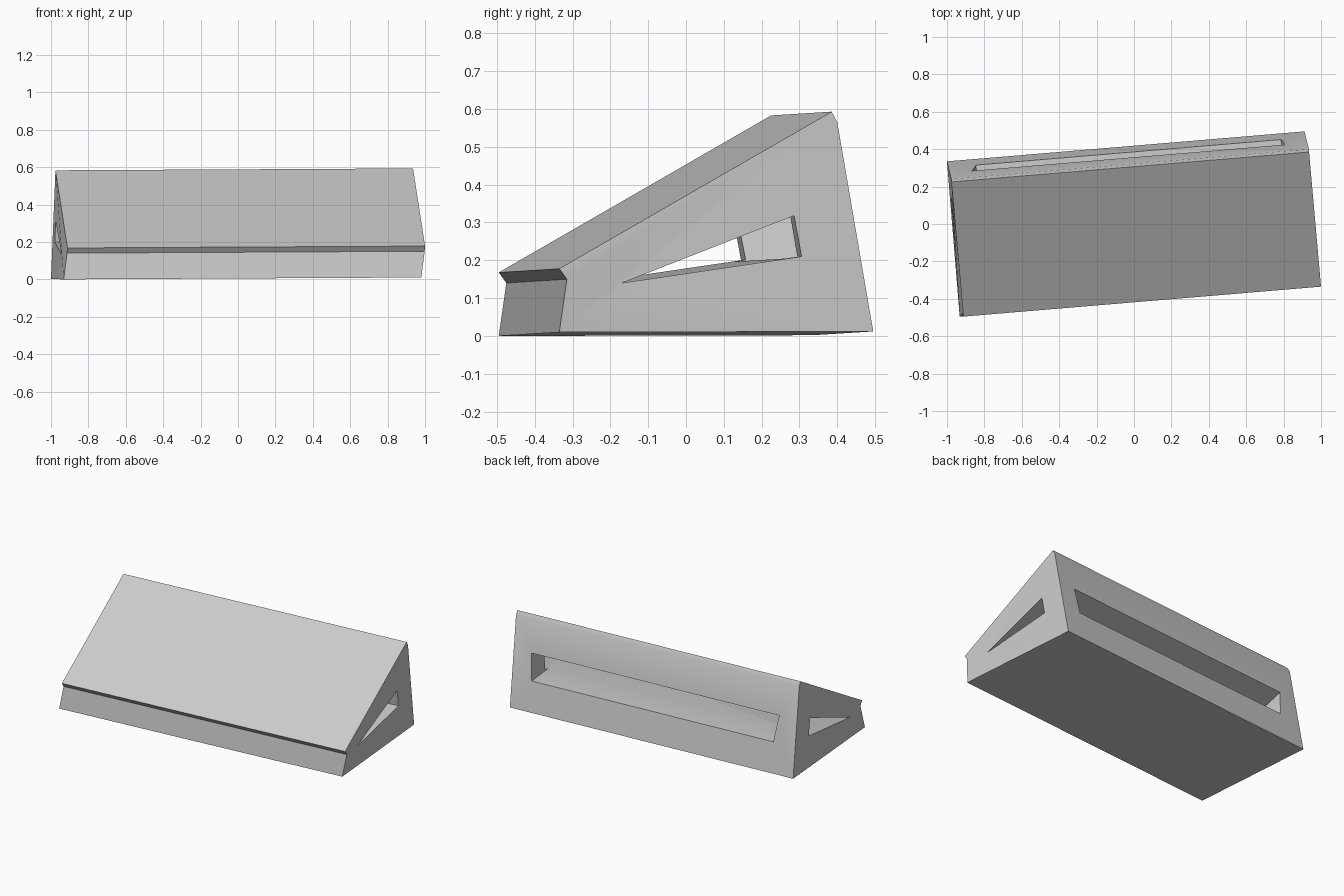
import bpy
import bmesh
from mathutils import Vector

cube = bpy.data.objects.get("Cube")
if cube:
    bpy.data.objects.remove(cube, do_unlink=True)

# Plain grey material
grey = bpy.data.materials.new("plain_grey")
grey.use_nodes = True
colour = (0.6, 0.6, 0.6, 1)
grey.diffuse_color = colour
grey.node_tree.nodes["Principled BSDF"].inputs["Base Color"].default_value = colour

# Sweep from the left (+x) end to the right (-x) end
SWEEP = Vector((-1.912, -0.16, -0.01))


def on_end(y, z):
    """Point on the skewed plane of the left end."""
    return Vector((0.952 - 0.082 * y, y, z))


def loft(name, first, last):
    """Solid joining two matching loops of points."""
    bm = bmesh.new()
    a = [bm.verts.new(p) for p in first]
    b = [bm.verts.new(p) for p in last]
    bm.faces.new(a)
    bm.faces.new(b)
    for i in range(len(a)):
        j = (i + 1) % len(a)
        bm.faces.new((a[i], a[j], b[j], b[i]))
    caps = [f for f in bm.faces if len(f.verts) > 4]
    bmesh.ops.triangulate(bm, faces=caps)
    bmesh.ops.recalc_face_normals(bm, faces=bm.faces)
    mesh = bpy.data.meshes.new(name)
    bm.to_mesh(mesh)
    bm.free()
    mesh.materials.append(grey)
    obj = bpy.data.objects.new(name, mesh)
    bpy.context.collection.objects.link(obj)
    return obj


# Wedge body with an overhanging front lip
end = [Vector(p) for p in (
    (0.98, -0.335, 0.01), (0.998, -0.315, 0.15), (1.0, -0.335, 0.178),
    (0.936, 0.385, 0.593), (0.935, 0.4, 0.565), (0.912, 0.495, 0.012))]
body = loft("wedge_body", end, [p + SWEEP for p in end])

# Triangular tunnel running the whole length
tri = [on_end(*p) for p in ((-0.17, 0.14), (0.285, 0.318), (0.305, 0.21))]
tunnel = loft("tunnel_cutter", [p - SWEEP * 0.1 for p in tri],
              [p + SWEEP * 1.1 for p in tri])


# Tapered slot opening the tunnel through the back
def slot_loop(y, low, high):
    return [on_end(y, z) + SWEEP * t for z, t in
            ((low, 0.067), (low, 0.92), (high, 0.933), (high, 0.058))]


slot = loft("slot_cutter", slot_loop(0.25, 0.206, 0.303),
            slot_loop(0.52, 0.199, 0.394))

# Cut the openings and bake them in
for cutter in (tunnel, slot):
    cut = body.modifiers.new(cutter.name, "BOOLEAN")
    cut.operation = "DIFFERENCE"
    cut.solver = "EXACT"
    cut.object = cutter
    cutter.hide_render = True
    cutter.hide_viewport = False
bpy.context.view_layer.update()
for obj in bpy.context.selected_objects:
    obj.select_set(False)
bpy.context.view_layer.objects.active = body
body.select_set(True)
for cutter in (tunnel, slot):
    bpy.ops.object.modifier_apply(modifier=cutter.name)
for cutter in (tunnel, slot):
    bpy.data.objects.remove(cutter, do_unlink=True)

bpy.ops.object.shade_smooth_by_angle()
